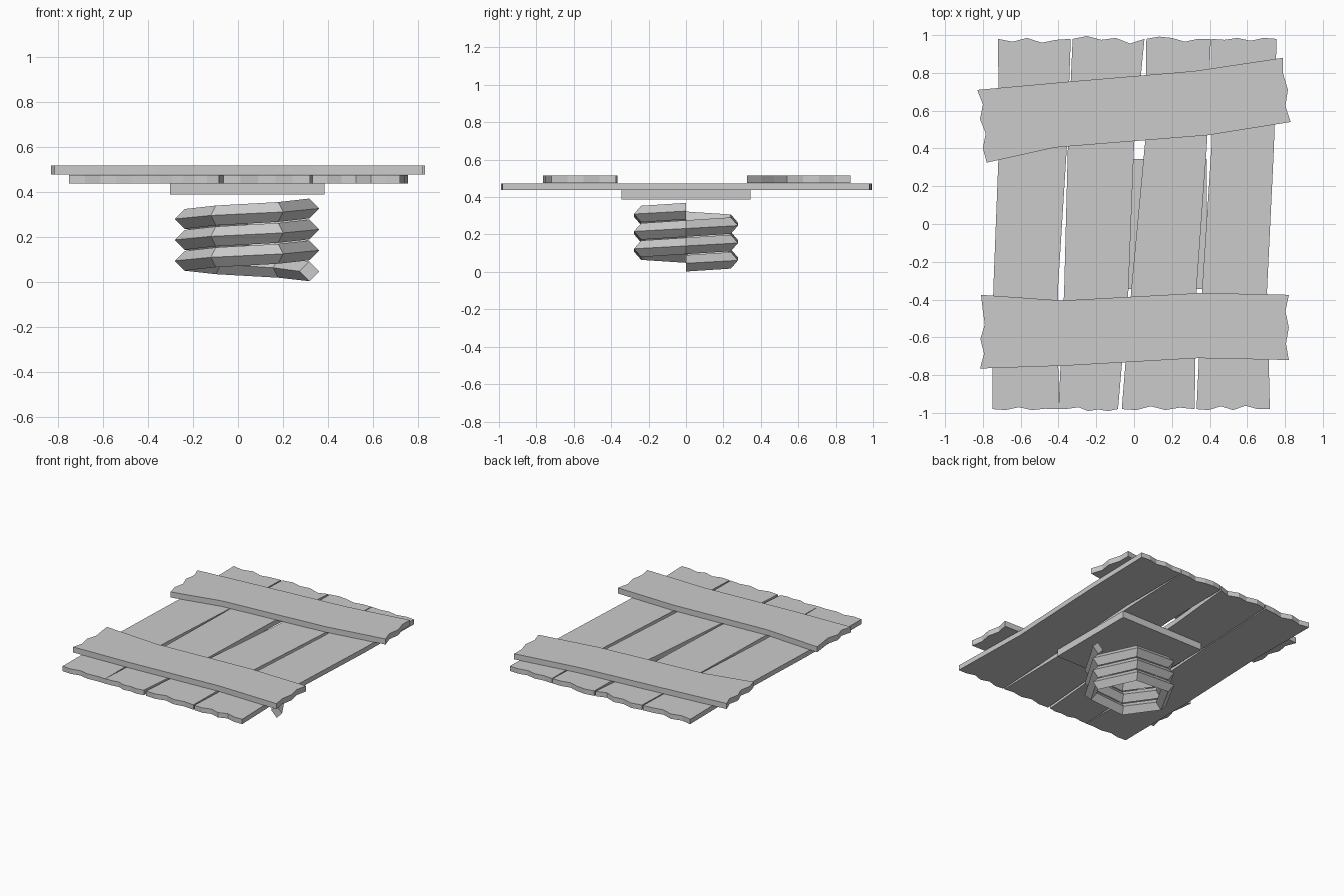
import bpy, bmesh
from math import cos, sin, pi

if "Cube" in bpy.data.objects:
    bpy.data.objects.remove(bpy.data.objects["Cube"])


def make_object(name, bm):
    bmesh.ops.recalc_face_normals(bm, faces=bm.faces[:])
    mesh = bpy.data.meshes.new(name)
    bm.to_mesh(mesh)
    bm.free()
    obj = bpy.data.objects.new(name, mesh)
    bpy.context.collection.objects.link(obj)
    return obj


def slab(name, outline, z0, z1):
    """Extrude a flat outline between two heights."""
    bm = bmesh.new()
    face = bm.faces.new([bm.verts.new((x, y, z0)) for x, y in outline])
    ext = bmesh.ops.extrude_face_region(bm, geom=[face], use_keep_orig=True)
    top = [g for g in ext["geom"] if isinstance(g, bmesh.types.BMVert)]
    bmesh.ops.translate(bm, verts=top, vec=(0, 0, z1 - z0))
    return make_object(name, bm)


def ragged_end(a, b, offsets):
    """Points between a and b, pushed along the board to look broken."""
    n = len(offsets) + 1
    return [(a[0] + (b[0] - a[0]) * i / n + o, a[1] + (b[1] - a[1]) * i / n)
            for i, o in enumerate(offsets, 1)]


def board(name, low, high, start, end, z0, z1, upright=False):
    """low/high: long edges as (along, across); start/end: ragged offsets."""
    pts = low + ragged_end(low[-1], high[-1], end)
    pts += high[::-1] + ragged_end(low[0], high[0], start)[::-1]
    if upright:
        pts = [(v, u) for u, v in pts]
    return slab(name, pts, z0, z1)


# Four long planks: left xs, right xs at four stations, then end offsets
stations = (-0.98, -0.35, 0.42, 0.98)
planks = [
    ((-.75, -.745, -.715, -.72), (-.40, -.403, -.355, -.335),
     (-.005, .01, -.005, .002), (-.015, .005, -.02, -.005)),
    ((-.40, -.37, -.35, -.325), (-.085, -.03, .00, .055),
     (.002, .01, -.01, -.002, -.01), (.015, -.005, .005, -.025)),
    ((-.065, -.015, .057, .065), (.32, .33, .385, .405),
     (-.005, .015, -.005, .008), (.012, .005, -.015, .0)),
    ((.33, .36, .41, .41), (.72, .705, .742, .755),
     (-.005, .015, -.005, .018, .0), (-.005, .005, -.01, .005)),
]
for i, (left, right, bottom, top) in enumerate(planks, 1):
    board(f"plank_{i}", list(zip(stations, left)), list(zip(stations, right)),
          bottom, top, 0.437, 0.473, upright=True)

# Two cross boards on top
board("back_cross_board",
      [(-.78, .325), (-.42, .405), (.39, .47), (.83, .54)],
      [(-.83, .71), (-.33, .755), (.32, .81), (.79, .88)],
      (-.01, .015, -.005, .02), (-.018, .005, -.01), 0.475, 0.516)
board("front_cross_board",
      [(-.815, -.765), (-.36, -.75), (.34, -.71), (.82, -.72)],
      [(-.81, -.375), (-.38, -.405), (.36, -.365), (.82, -.375)],
      (.02, .0, .022, .01), (-.015, .0, -.018), 0.475, 0.516)

# Square plate under the planks
slab("spring_plate",
     [(-.302, -.345), (.385, -.345), (.385, .345), (-.302, .345)], 0.387, 0.437)

# Hexagonal coil spring with a diamond cross-section, three turns
bm = bmesh.new()
centre, radius, wire, pitch, turns = 0.04, 0.277, 0.044, 0.093, 3
rings = []
for i in range(6 * turns + 1):
    a = i * pi / 3
    ring = []
    for k in range(4):
        r = radius + wire * cos(k * pi / 2)
        z = 0.046 + pitch * i / 6 + wire * sin(k * pi / 2)
        ring.append(bm.verts.new((centre + r * cos(a), r * sin(a), z)))
    rings.append(ring)
for p, q in zip(rings, rings[1:]):
    for k in range(4):
        bm.faces.new((p[k], q[k], q[(k + 1) % 4], p[(k + 1) % 4]))
bm.faces.new(rings[0])
bm.faces.new(rings[-1])
make_object("coil_spring", bm)
